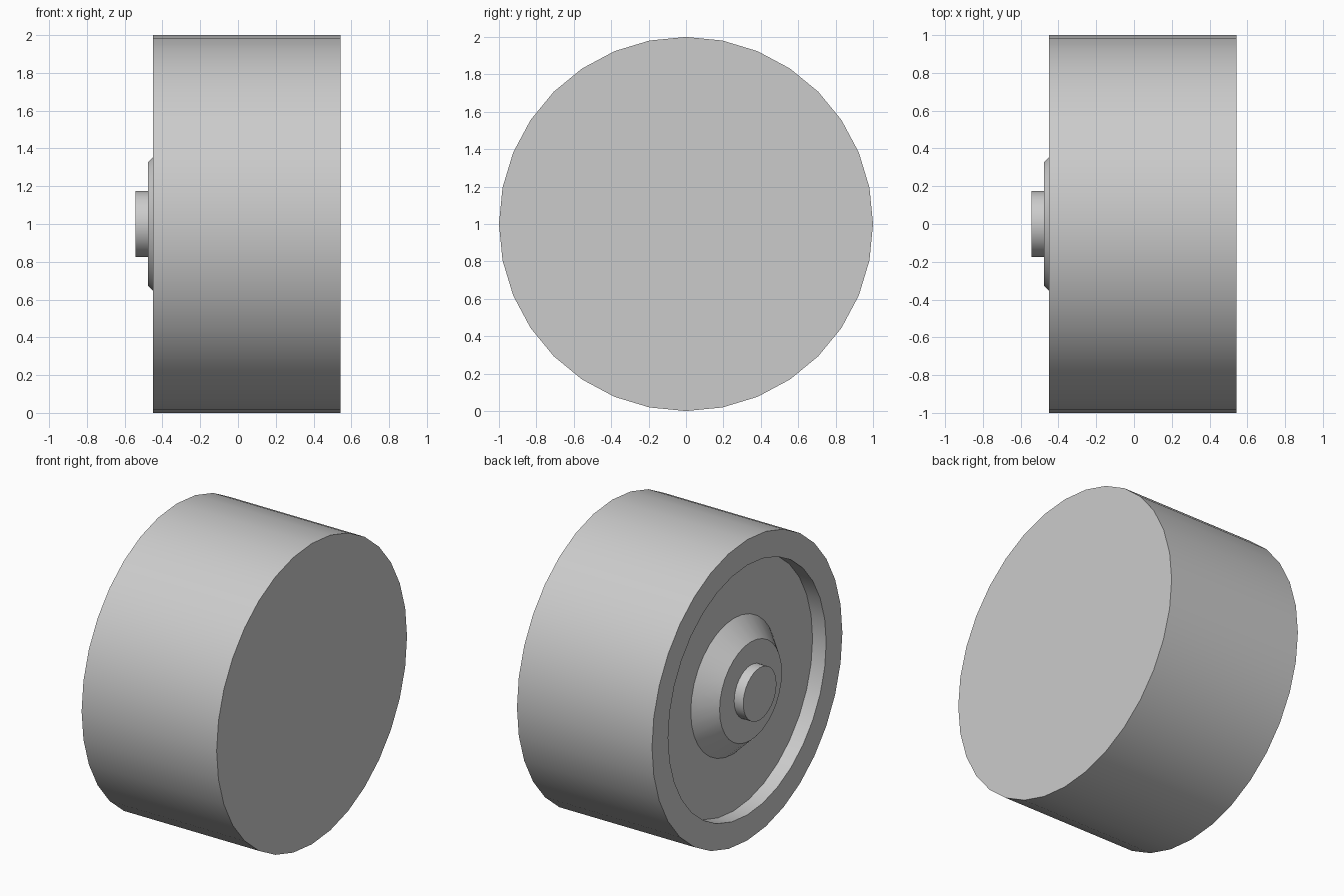
import bpy
import bmesh
from math import cos, sin, tau, radians
from mathutils import Vector

SIDES = 32

cube = bpy.data.objects.get("Cube")
if cube:
    bpy.data.objects.remove(cube, do_unlink=True)

grey = bpy.data.materials.new("plain_grey")
grey.use_nodes = True
colour = (0.6, 0.6, 0.6, 1)
grey.diffuse_color = colour
grey.node_tree.nodes["Principled BSDF"].inputs["Base Color"].default_value = colour


def lathe(name, profile, cap_start=False, cap_end=False):
    """Spin (x, radius) points about the wheel axle."""
    bm = bmesh.new()
    rings = [[bm.verts.new(Vector((x, r * cos(tau * i / SIDES), 1 + r * sin(tau * i / SIDES))))
              for i in range(SIDES)] for x, r in profile]
    for a, b in zip(rings, rings[1:]):
        for i in range(SIDES):
            j = (i + 1) % SIDES
            bm.faces.new((a[i], a[j], b[j], b[i]))
    if cap_start:
        bm.faces.new(rings[0])
    if cap_end:
        bm.faces.new(rings[-1])
    bmesh.ops.recalc_face_normals(bm, faces=bm.faces)
    mesh = bpy.data.meshes.new(name)
    bm.to_mesh(mesh)
    bm.free()
    mesh.materials.append(grey)
    obj = bpy.data.objects.new(name, mesh)
    bpy.context.collection.objects.link(obj)
    bpy.ops.object.select_all(action='DESELECT')
    obj.select_set(True)
    bpy.context.view_layer.objects.active = obj
    bpy.ops.object.shade_smooth_by_angle(angle=radians(30))
    return obj


# One closed solid: flat back, tread, rim, recess, sloped hub and axle pin
lathe("wheel", [
    (0.543, 1.0), (-0.45, 1.0),       # tread
    (-0.45, 0.83), (-0.35, 0.83),     # rim and recess wall
    (-0.35, 0.45), (-0.476, 0.327),   # recess floor and sloped hub
    (-0.476, 0.174), (-0.543, 0.174), # hub face and axle pin
], cap_start=True, cap_end=True)
